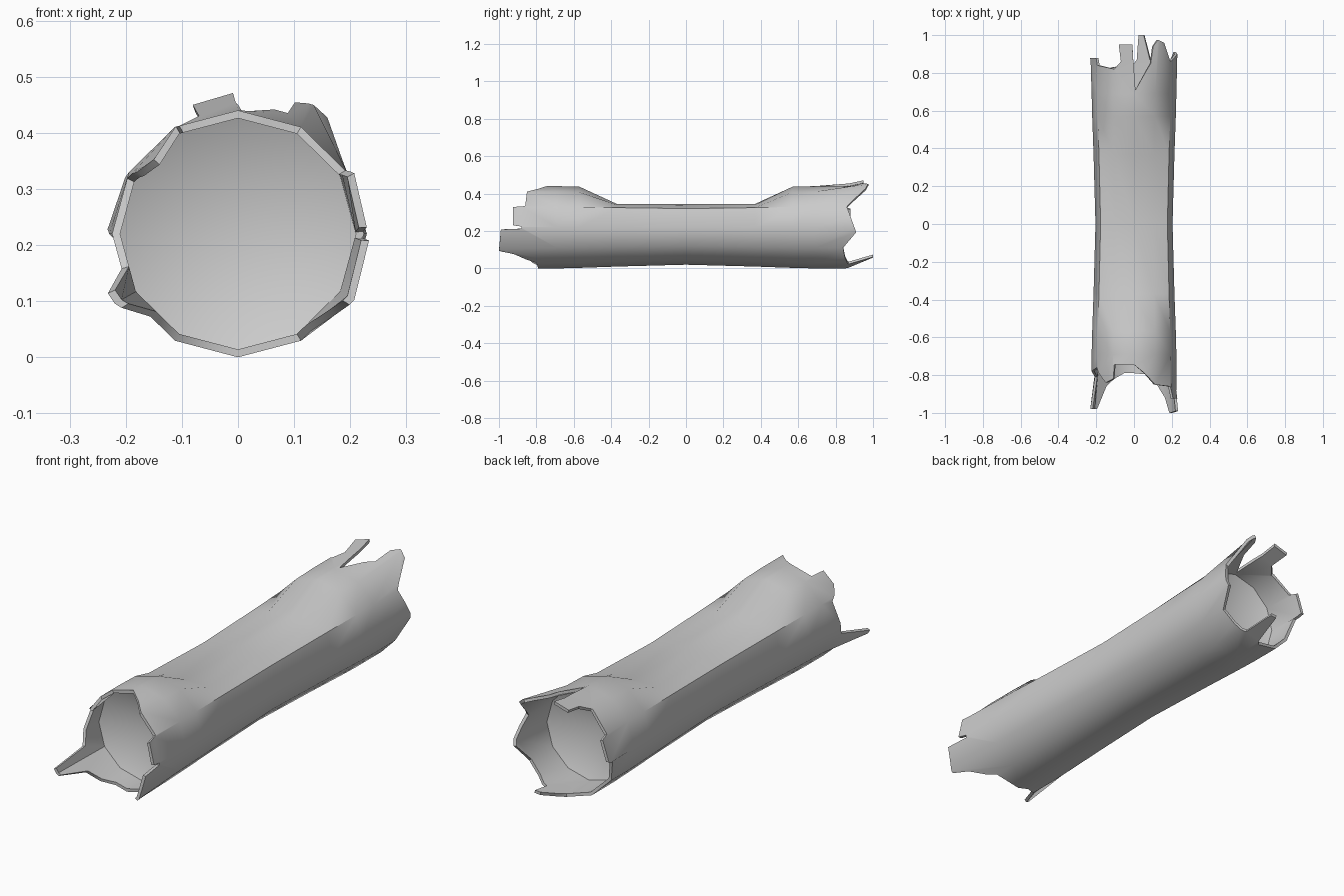
import bpy, bmesh, math

if "Cube" in bpy.data.objects:
    bpy.data.objects.remove(bpy.data.objects["Cube"])

CZ, R, WALL = 0.22, 0.22, 0.014

# Torn rims: (angle from bottom towards +x, distance along y, outward bend)
FRONT = [(0, .79, 0), (30, .80, 0), (36, .85, 0), (50, .92, .01), (57, 1.0, .015),
         (87, .99, .012), (88, .88, 0), (91, .88, 0), (93, .925, .008),
         (118, .925, .012), (121, .86, 0), (150, .85, 0), (165, .79, 0),
         (180, .745, 0), (208, .745, 0), (209.5, .82, 0), (228, .84, -.015),
         (238, .80, -.01), (243, .76, 0), (270, .78, 0), (287, .81, 0),
         (295, .98, .035), (303, .98, .025), (314, .86, 0), (330, .82, 0), (345, .79, 0)]
BACK = [(0, .85, 0), (4, .87, 0), (9, 1.0, -.05), (19, 1.0, -.045), (24, .87, 0),
        (40, .85, 0), (60, .84, 0), (83, .91, .005), (105, .88, .005), (120, .86, 0),
        (126, .88, .01), (143, .96, .045), (152, .975, .045), (157, .94, .04),
        (158, .85, .018), (164, .81, .018), (178, .71, 0), (181, .87, .015),
        (182, .95, .033), (199, .95, .03), (198, .86, .008), (208, .82, 0),
        (240, .84, 0), (243, .88, .004), (268, .88, .01), (272, .84, 0),
        (300, .81, 0), (330, .83, 0)]


def ring_point(bm, a, y, r, bend=0):
    # Twelve-sided section; the angle may fall anywhere along a flat side
    k = math.cos(math.radians(15)) / math.cos(math.radians(a % 30 - 15))
    rr, t = r * k + bend, math.radians(a)
    return bm.verts.new((1.02 * rr * math.sin(t), y, CZ - rr * math.cos(t)))


def with_corners(outline):
    # Insert a rim point wherever the outline crosses a corner of the tube
    out = []
    pts = outline + [(360,) + outline[0][1:]]
    for p, q in zip(pts, pts[1:]):
        out.append(p)
        for c in range(30, 360, 30):
            if p[0] < c < q[0]:
                f = (c - p[0]) / (q[0] - p[0])
                out.append((c, p[1] + f * (q[1] - p[1]), p[2] + f * (q[2] - p[2])))
    return out


def rim_strip(bm, base, rim, outline):
    # One many-sided face per side of the tube, from plain ring to torn rim
    n = len(rim)
    corner = [next(i for i, p in enumerate(outline) if p[0] == 30 * k) for k in range(12)] + [n]
    for k in range(12):
        edge = [rim[i % n] for i in range(corner[k], corner[k + 1] + 1)]
        bm.faces.new([base[(k + 1) % 12], base[k]] + edge)


def bridge(bm, a, b):
    n = len(a)
    for i in range(n):
        j = (i + 1) % n
        bm.faces.new((a[i], a[j], b[j], b[i]))


bm = bmesh.new()

# Slightly waisted body with a flattened dent along the top
rings = []
for y, r in [(-.69, R), (-.57, .217), (-.37, .21), (0, .2), (.37, .21), (.57, .217), (.69, R)]:
    ring = [ring_point(bm, 30 * k, y, r) for k in range(12)]
    if abs(y) < .5:
        for k, z in ((5, .34), (6, .345), (7, .34)):
            ring[k].co.z = z
    rings.append(ring)
for a, b in zip(rings, rings[1:]):
    bridge(bm, a, b)

# Torn ends, each with a wall thickness and a shallow conical inside
for sign, base, shape in ((-1, rings[0], FRONT), (1, rings[-1], BACK)):
    outline = with_corners(shape)
    outer = [ring_point(bm, a, sign * y, R, d) for a, y, d in outline]
    inner = [ring_point(bm, a, sign * y, R - WALL, d) for a, y, d in outline]
    floor = [ring_point(bm, 30 * k, sign * .69, R - WALL) for k in range(12)]
    rim_strip(bm, base, outer, outline)
    rim_strip(bm, floor, inner, outline)
    bridge(bm, outer, inner)
    apex = bm.verts.new((0, sign * .6, CZ))
    for k in range(12):
        bm.faces.new((floor[k], floor[(k + 1) % 12], apex))

bmesh.ops.recalc_face_normals(bm, faces=bm.faces[:])
mesh = bpy.data.meshes.new("hollow_log")
bm.to_mesh(mesh)
bm.free()
log = bpy.data.objects.new("hollow_log", mesh)
bpy.context.collection.objects.link(log)

bpy.context.view_layer.objects.active = log
log.select_set(True)
bpy.ops.object.shade_smooth_by_angle(angle=math.radians(40))
